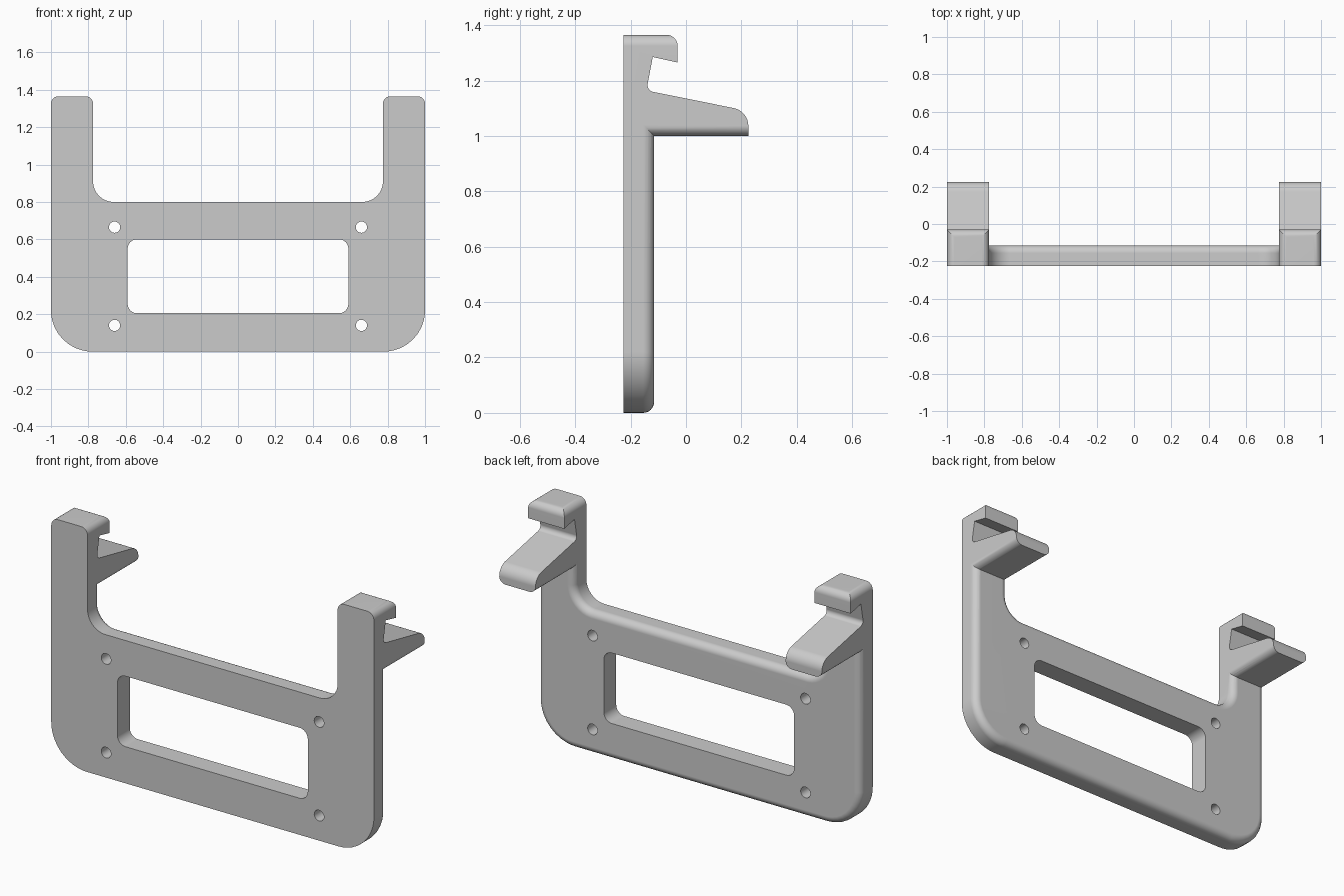
import bpy, bmesh, math
from mathutils import Vector

default = bpy.data.objects.get("Cube")
if default:
    bpy.data.objects.remove(default, do_unlink=True)

GREY = (0.6, 0.6, 0.6, 1)
grey = bpy.data.materials.new("light grey")
grey.use_nodes = True
grey.diffuse_color = GREY
grey.node_tree.nodes["Principled BSDF"].inputs["Base Color"].default_value = GREY

FRONT, BACK = -0.225, -0.115
EDGE = 0.04  # radius of the softened edges


def rounded(corners, steps=10):
    """Polygon from (u, v, radius) corners with circular fillets."""
    out = []
    for i, (u, v, r) in enumerate(corners):
        p = Vector((u, v))
        if r == 0:
            out.append(p)
            continue
        a = (Vector(corners[i - 1][:2]) - p).normalized()
        b = (Vector(corners[(i + 1) % len(corners)][:2]) - p).normalized()
        half = a.angle(b) / 2
        centre = p + (a + b).normalized() * r / math.sin(half)
        start = p + a * r / math.tan(half) - centre
        end = p + b * r / math.tan(half) - centre
        for k in range(steps + 1):
            out.append(centre + start.lerp(end, k / steps).normalized() * r)
    return out


def prism(name, outline, place, depth, soften=None):
    """Extrude an outline; bevel the edges for which soften(a, b) is true."""
    bm = bmesh.new()
    face = bm.faces.new([bm.verts.new(place(p)) for p in outline])
    ext = bmesh.ops.extrude_face_region(bm, geom=[face])["geom"]
    moved = [g for g in ext if isinstance(g, bmesh.types.BMVert)]
    bmesh.ops.translate(bm, verts=moved, vec=depth)
    # The starting face closes the prism if the extrusion dropped it
    if any(e.is_boundary for e in bm.edges):
        bmesh.ops.holes_fill(bm, edges=[e for e in bm.edges if e.is_boundary])
    bmesh.ops.recalc_face_normals(bm, faces=bm.faces)
    if soften:
        edges = [e for e in bm.edges if soften(e.verts[0].co, e.verts[1].co)]
        bmesh.ops.bevel(bm, geom=edges, offset=EDGE, segments=6, profile=0.5,
                        affect='EDGES', clamp_overlap=False)
        bmesh.ops.recalc_face_normals(bm, faces=bm.faces)
    mesh = bpy.data.meshes.new(name)
    bm.to_mesh(mesh)
    bm.free()
    mesh.materials.append(grey)
    obj = bpy.data.objects.new(name, mesh)
    bpy.context.collection.objects.link(obj)
    return obj


def combine(target, tool, operation):
    mod = target.modifiers.new(operation, 'BOOLEAN')
    mod.object, mod.operation, mod.solver = tool, operation, 'EXACT'
    bpy.ops.object.modifier_apply(modifier=mod.name)
    bpy.data.objects.remove(tool, do_unlink=True)


def near(a, b):
    return abs(a - b) < 1e-4


# U-shaped plate, flat in front with a softened back rim
half = [(1, 0, 0.22), (1, 1.09, 0), (0.775, 1.09, 0), (0.775, 0.8, 0.11)]
outline = half + [(-x, z, r) for x, z, r in reversed(half)]
plate = prism("bracket", rounded(outline),
              lambda p: (p.x, FRONT, p.y), (0, BACK - FRONT, 0),
              lambda a, b: near(a.y, BACK) and near(b.y, BACK))
bpy.context.view_layer.objects.active = plate
plate.select_set(True)

# Hooks: clip lip, throat and sloping support arm
hook = [(FRONT, 1.0, 0), (0.225, 1.0, 0), (0.225, 1.09, 0.065),
        (-0.143, 1.164, 0.025), (-0.12, 1.285, 0), (-0.03, 1.265, 0),
        (-0.03, 1.365, 0), (FRONT, 1.365, 0)]


def hook_edge(a, b):
    top = near(a.z, 1.365) and near(b.z, 1.365)
    bottom = near(a.z, 1.0) and near(b.z, 1.0)
    lip = top and near(a.y, -0.03) and near(b.y, -0.03)
    return lip or (near(a.x, b.x) and (top or bottom))


for x0 in (-1, 0.775):
    part = prism("hook", rounded(hook), lambda p: (x0, p.x, p.y),
                 (0.225, 0, 0), hook_edge)
    combine(plate, part, 'UNION')

# Window opening
w = [(-0.59, 0.205, 0.05), (0.59, 0.205, 0.05), (0.59, 0.6, 0.05), (-0.59, 0.6, 0.05)]
cutter = prism("window_cutter", rounded(w), lambda p: (p.x, -0.4, p.y), (0, 0.5, 0))
combine(plate, cutter, 'DIFFERENCE')

# Four screw holes
for x in (-0.66, 0.66):
    for z in (0.14, 0.665):
        ring = [Vector((x + 0.03 * math.cos(t * math.tau / 32),
                        z + 0.03 * math.sin(t * math.tau / 32))) for t in range(32)]
        cutter = prism("hole_cutter", ring, lambda p: (p.x, -0.4, p.y), (0, 0.5, 0))
        combine(plate, cutter, 'DIFFERENCE')

# Smooth fillets, crisp edges, flat faces kept flat
bpy.ops.object.shade_smooth_by_angle(angle=math.radians(30))
weighted = plate.modifiers.new("flat faces", 'WEIGHTED_NORMAL')
weighted.keep_sharp = True
